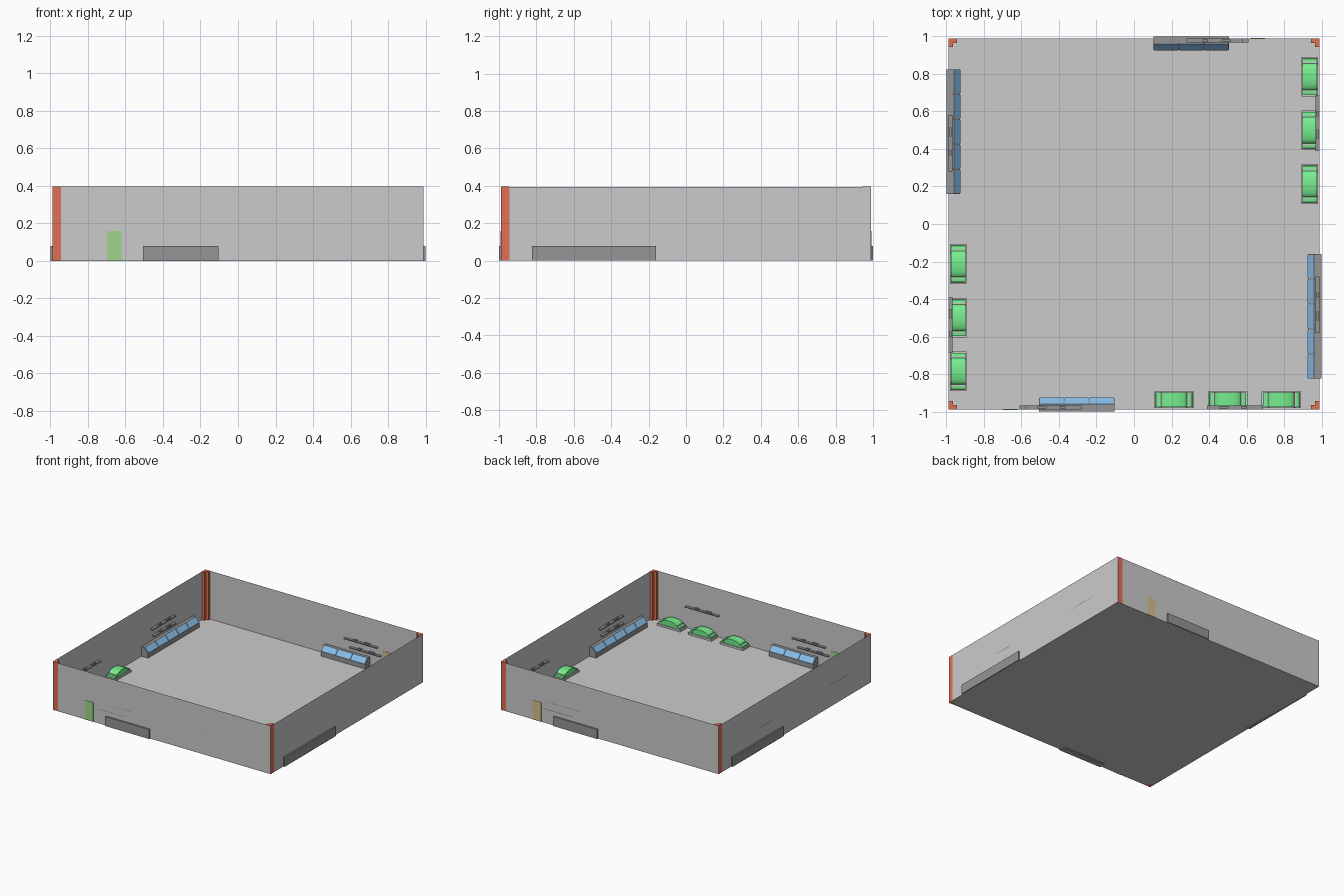
import bpy, bmesh, math
from mathutils import Matrix, Vector

if "Cube" in bpy.data.objects:
    bpy.data.objects.remove(bpy.data.objects["Cube"])

W, H = 0.988, 0.395      # half width of the room, wall height


def material(name, rgb):
    m = bpy.data.materials.new(name)
    m.diffuse_color = (*rgb, 1)
    m.use_nodes = True
    m.node_tree.nodes["Principled BSDF"].inputs["Base Color"].default_value = m.diffuse_color
    return m


RED = material("red", (0.75, 0.16, 0.09))
BLUE = material("blue", (0.25, 0.52, 0.82))
GREEN = material("green", (0.18, 0.85, 0.27))
DOOR_GREEN = material("door_green", (0.36, 0.66, 0.26))
DOOR_TAN = material("door_tan", (0.66, 0.53, 0.25))
DARK = material("dark_grey", (0.3, 0.3, 0.3))


def finish(name, bm, turn, mat=None, smooth=False):
    # everything is modelled against the front wall, then turned to its own wall
    bmesh.ops.transform(bm, matrix=Matrix.Rotation(math.radians(turn), 4, 'Z'), verts=bm.verts)
    me = bpy.data.meshes.new(name)
    bm.to_mesh(me)
    bm.free()
    ob = bpy.data.objects.new(name, me)
    bpy.context.collection.objects.link(ob)
    if mat:
        me.materials.append(mat)
    if smooth:
        bpy.ops.object.select_all(action='DESELECT')
        ob.select_set(True)
        bpy.context.view_layer.objects.active = ob
        bpy.ops.object.shade_smooth_by_angle(angle=math.radians(35))
    return ob


def quad(name, pts, turn=0, mat=None):
    bm = bmesh.new()
    bm.faces.new([bm.verts.new(p) for p in pts])
    finish(name, bm, turn, mat)


def prism(name, pts, offset, turn=0, mat=None, smooth=False):
    bm = bmesh.new()
    f = bm.faces.new([bm.verts.new(p) for p in pts])
    r = bmesh.ops.extrude_face_region(bm, geom=[f])
    top = [v for v in r["geom"] if isinstance(v, bmesh.types.BMVert)]
    bmesh.ops.translate(bm, vec=Vector(offset), verts=top)
    bmesh.ops.recalc_face_normals(bm, faces=bm.faces)
    finish(name, bm, turn, mat, smooth)


def box(name, x0, x1, y0, y1, z0, z1, turn=0, mat=None):
    prism(name, [(x0, y0, z0), (x1, y0, z0), (x1, y1, z0), (x0, y1, z0)],
          (0, 0, z1 - z0), turn, mat)


def counter(cx, width, count, turn):
    # sloped-front case with separate blue panels
    x0 = cx - width / 2
    prof = [(-1, 0), (-0.928, 0), (-0.928, 0.04), (-0.962, 0.078), (-1, 0.078)]
    prism("counter_body", [(x0, y, z) for y, z in prof], (width, 0, 0), turn, DARK)
    step = width / count
    panel = [(-0.93, 0.04), (-0.925, 0.042), (-0.959, 0.08), (-0.963, 0.078)]
    for i in range(count):
        a = x0 + i * step + 0.004
        prism("counter_panel", [(a, y, z) for y, z in panel], (step - 0.008, 0, 0), turn, BLUE)


def pod(cx, turn):
    # domed body with flat shoulders on a grey plinth
    box("pod_base", cx - 0.106, cx + 0.106, -0.98, -0.893, 0, 0.016, turn)
    prof = [(-0.098, 0.016), (-0.096, 0.030), (-0.074, 0.034)]
    prof += [(-0.07 * math.cos(math.pi * i / 14), 0.034 + 0.026 * math.sin(math.pi * i / 14))
             for i in range(15)]
    prof += [(0.074, 0.034), (0.096, 0.030), (0.098, 0.016)]
    prism("pod_body", [(cx + x, -0.974, z) for x, z in prof], (0, 0.075, 0), turn, GREEN, True)
    for s in (-0.075, 0.075):
        box("pod_trim", cx + s - 0.003, cx + s + 0.003, -0.977, -0.896, 0.016, 0.037, turn)


def shelf(cx, z, turn, length=0.3):
    # thin wall board with small items
    box("shelf_board", cx - length / 2, cx + length / 2, -W, -0.966, z, z + 0.008, turn, DARK)
    for dx, w in ((-0.06, 0.05), (0.05, 0.03)):
        box("shelf_item", cx + dx - w / 2, cx + dx + w / 2, -0.984, -0.972,
            z + 0.008, z + 0.018, turn, DARK)


# floor
quad("floor", [(-W, -W, 0), (W, -W, 0), (W, W, 0), (-W, W, 0)])

# turn, counter centre, counter width, panels, pods on this wall
walls = (("front", 0, -0.305, 0.4, 3, True), ("right", 90, -0.492, 0.664, 5, True),
         ("back", 180, -0.305, 0.4, 3, False), ("left", 270, -0.492, 0.664, 5, True))
for name, turn, cx, width, count, pods in walls:
    quad(name + "_wall", [(-W + 0.045, -W, 0), (W, -W, 0), (W, -W, H), (-W + 0.045, -W, H)], turn)
    # notched corner post
    a, b, c = -W, -W + 0.024, -W + 0.045
    prism("corner_post", [(a, a + 0.001, 0), (c, a, 0), (c, b, 0), (b, b, 0), (b, c, 0),
                          (a + 0.001, c, 0)], (0, 0, H + 0.001), turn, RED)
    counter(cx, width, count, turn)
    shelf(-0.43, 0.172, turn)
    shelf(-0.47 if count == 3 else -0.44, 0.11, turn, 0.28)
    if pods:
        for px in (0.213, 0.5, 0.784):
            pod(px, turn)
        shelf(0.538, 0.172, turn)

# doors
for turn, mat in ((0, DOOR_GREEN), (180, DOOR_TAN)):
    box("door", -0.697, -0.62, -0.991, -0.985, 0, 0.158, turn, mat)
